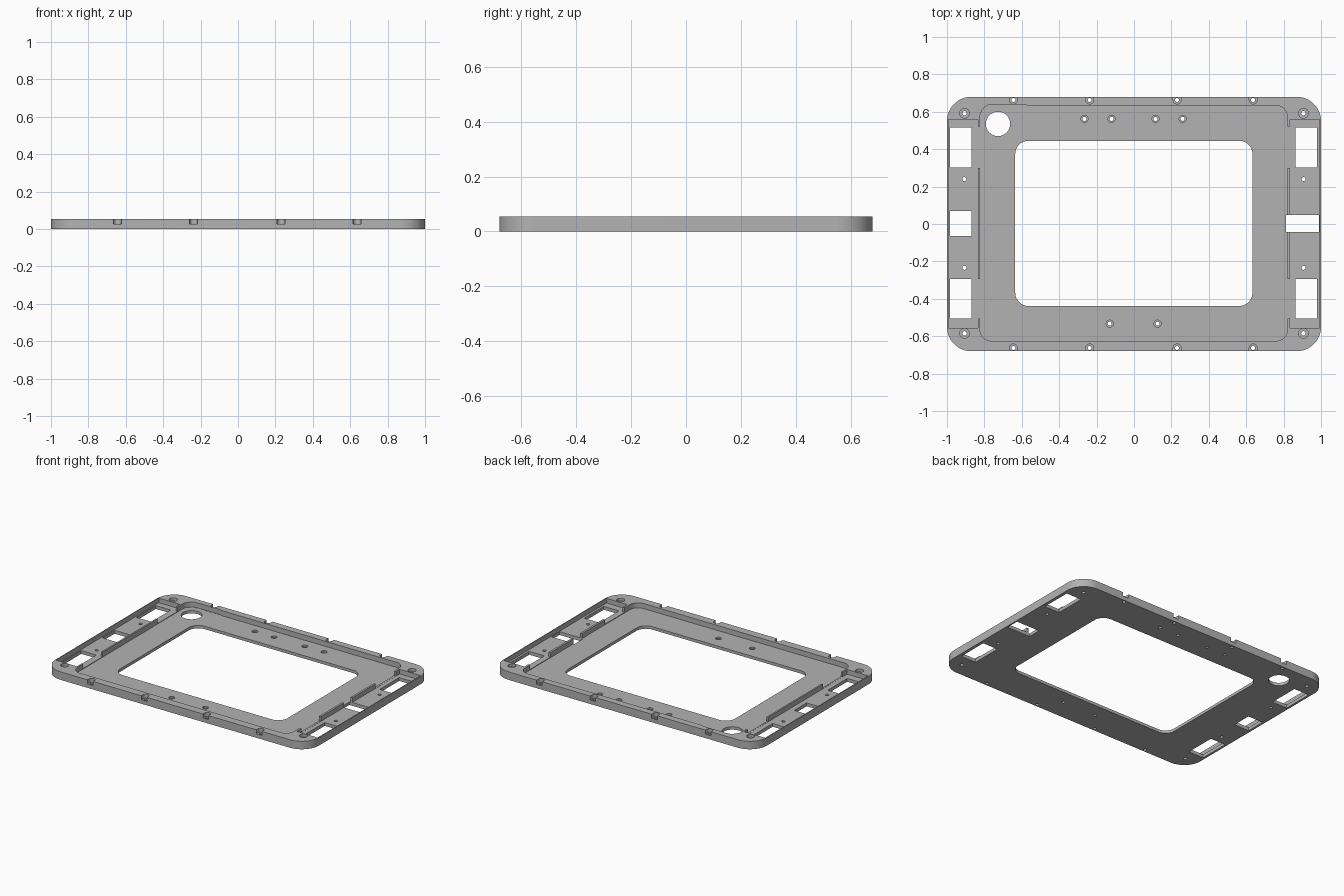
import bpy
import bmesh
from math import cos, sin, pi, radians

old = bpy.data.objects.get("Cube")
if old:
    bpy.data.objects.remove(old, do_unlink=True)

HEIGHT, FLOOR, TROUGH = 0.055, 0.02, 0.023
BELOW, ABOVE = -0.05, 0.1

grey = bpy.data.materials.new("plain grey")
grey.use_nodes = True
colour = (0.45, 0.45, 0.45, 1)
grey.diffuse_color = colour
grey.node_tree.nodes["Principled BSDF"].inputs["Base Color"].default_value = colour


def add_object(name, bm):
    bmesh.ops.recalc_face_normals(bm, faces=bm.faces)
    mesh = bpy.data.meshes.new(name)
    bm.to_mesh(mesh)
    bm.free()
    mesh.materials.append(grey)
    obj = bpy.data.objects.new(name, mesh)
    bpy.context.collection.objects.link(obj)
    return obj


def slab(name, x0, x1, y0, y1, z0, z1, r=0, steps=10):
    """Upright prism with an optionally rounded rectangular outline."""
    bm = bmesh.new()
    corners = [(x1 - r, y1 - r), (x0 + r, y1 - r), (x0 + r, y0 + r), (x1 - r, y0 + r)]
    ring = []
    for i, (cx, cy) in enumerate(corners):
        for k in range(steps + 1 if r else 1):
            a = (i + k / steps) * pi / 2
            ring.append(bm.verts.new((cx + r * cos(a), cy + r * sin(a), z0)))
    face = bm.faces.new(ring)
    top = bmesh.ops.extrude_face_region(bm, geom=[face])["geom"]
    bmesh.ops.translate(bm, vec=(0, 0, z1 - z0),
                        verts=[v for v in top if isinstance(v, bmesh.types.BMVert)])
    return add_object(name, bm)


def drill(x, y, r, z0=BELOW, z1=ABOVE, sides=24):
    bm = bmesh.new()
    bmesh.ops.create_cone(bm, cap_ends=True, segments=sides, radius1=r, radius2=r, depth=z1 - z0)
    bmesh.ops.translate(bm, vec=(x, y, (z0 + z1) / 2), verts=bm.verts)
    return add_object("drill_cutter", bm)


frame = slab("tray_frame", -1, 1, -0.68, 0.68, 0, HEIGHT, 0.13, 16)
cutters = []


def cut(*args, **kw):
    cutters.append(slab("slab_cutter", *args, **kw))


# Recessed central floor, the widened corner and the big opening
cut(-0.823, 0.82, -0.625, 0.633, FLOOR, ABOVE, r=0.06)
cut(-0.815, -0.54, 0.45, 0.64, FLOOR + 0.0005, ABOVE, r=0.055)
cut(-0.635, 0.633, -0.438, 0.445, BELOW, ABOVE, r=0.07)
cutters.append(drill(-0.727, 0.535, 0.065, sides=48))

# Side troughs with their windows, wall gaps and small holes
for s in (-1, 1):
    shift = 0 if s < 0 else -0.007

    def side(a, b, y0, y1, z0):
        xs = sorted((s * a, s * b))
        cut(xs[0], xs[1], y0, y1, z0, ABOVE)

    side(0.834, 0.993, -0.555, 0.56, TROUGH)
    for y0, y1 in ((-0.505, -0.293), (0.303, 0.515)):
        side(0.87 + shift, 0.985 + shift, y0, y1, BELOW)
    for y0, y1 in ((-0.505, -0.293), (0.3, 0.52)):
        side(0.81, 0.85, y0, y1, TROUGH + 0.001)
    for y in (-0.234, 0.24):
        cutters.append(drill(s * 0.907, y, 0.011))
    # Corner screw holes with counterbores
    for y in (-0.585, 0.592):
        cutters.append(drill(s * 0.906, y, 0.012))
        cutters.append(drill(s * 0.906, y, 0.026, 0.036))
cut(-0.985, -0.87, -0.065, 0.07, BELOW, ABOVE)
cut(0.812, 0.99, -0.043, 0.048, BELOW, ABOVE)

# Screw notches along the front and back edges
for x in (-0.645, -0.237, 0.23, 0.637):
    for s in (-1, 1):
        y = s * 0.663
        ys = sorted((y, s * 0.75))
        cut(x - 0.021, x + 0.021, ys[0], ys[1], 0.027, ABOVE)
        cutters.append(drill(x, y, 0.0213, 0.0272))
        cutters.append(drill(x, y, 0.011))

# Screw holes in the central floor
for x, y in ((-0.265, 0.562), (-0.12, 0.562), (0.115, 0.562), (0.26, 0.562),
             (-0.13, -0.533), (0.126, -0.533)):
    cutters.append(drill(x, y, 0.011))
    cutters.append(drill(x, y, 0.019, 0.01))

# Carve everything out and keep only the finished frame
for cutter in cutters:
    cutter.hide_render = True
    mod = frame.modifiers.new("carve", 'BOOLEAN')
    mod.operation = 'DIFFERENCE'
    mod.solver = 'EXACT'
    mod.object = cutter
bpy.context.view_layer.update()
carved = bpy.data.meshes.new_from_object(
    frame.evaluated_get(bpy.context.evaluated_depsgraph_get()))
frame.modifiers.clear()
frame.data = carved
for cutter in cutters:
    bpy.data.objects.remove(cutter, do_unlink=True)

bpy.ops.object.select_all(action='DESELECT')
frame.select_set(True)
bpy.context.view_layer.objects.active = frame
bpy.ops.object.shade_smooth_by_angle(angle=radians(30))
